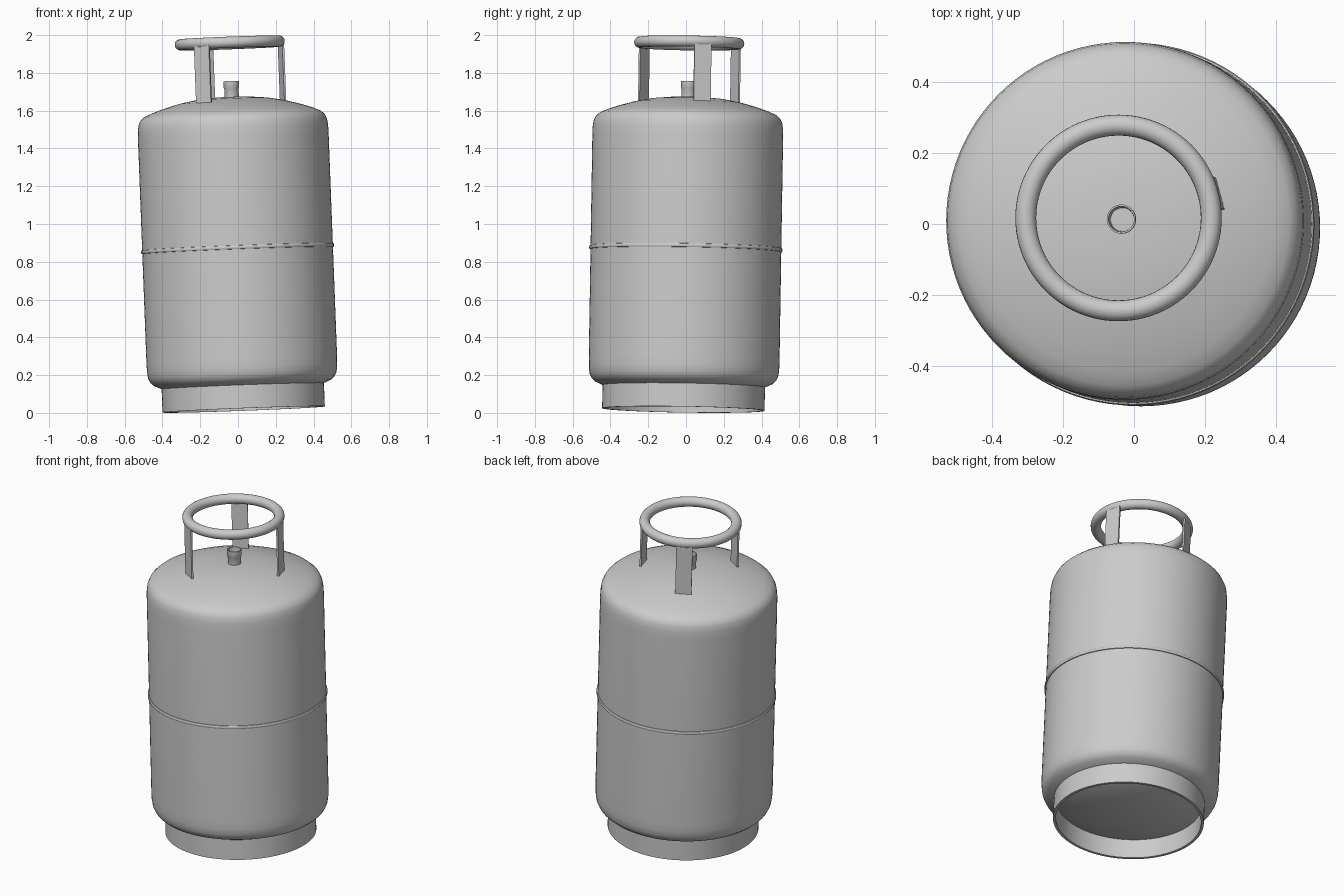
import bpy, bmesh, math
from mathutils import Matrix, Vector

if "Cube" in bpy.data.objects:
    bpy.data.objects.remove(bpy.data.objects["Cube"])

# The whole cylinder leans slightly: build upright, then tilt everything
AXIS = Vector((-0.038, 0.016, 1)).normalized()
TILT = Matrix.Translation((0.03, -0.014, 0.018)) @ \
    Vector((0, 0, 1)).rotation_difference(AXIS).to_matrix().to_4x4()


def finish(name, bm, angle=40):
    bmesh.ops.remove_doubles(bm, verts=bm.verts, dist=1e-5)
    bmesh.ops.recalc_face_normals(bm, faces=bm.faces)
    mesh = bpy.data.meshes.new(name)
    bm.to_mesh(mesh)
    bm.free()
    ob = bpy.data.objects.new(name, mesh)
    bpy.context.collection.objects.link(ob)
    ob.matrix_world = TILT
    bpy.ops.object.select_all(action='DESELECT')
    ob.select_set(True)
    bpy.context.view_layer.objects.active = ob
    bpy.ops.object.shade_smooth_by_angle(angle=math.radians(angle))
    return ob


def lathe(name, profile, steps=96, closed=False, angle=40):
    """Spin a (radius, height) profile around the z axis."""
    bm = bmesh.new()
    vs = [bm.verts.new((r, 0, h)) for r, h in profile]
    pairs = list(zip(vs, vs[1:])) + ([(vs[-1], vs[0])] if closed else [])
    edges = [bm.edges.new(p) for p in pairs]
    bmesh.ops.spin(bm, geom=vs + edges, cent=(0, 0, 0), axis=(0, 0, 1),
                   angle=2 * math.pi, steps=steps)
    return finish(name, bm, angle)


# Tank body: the lower dome mirrors the upper one
dome = [(0.505, 1.44), (0.504, 1.49), (0.499, 1.525), (0.488, 1.548),
        (0.468, 1.566), (0.43, 1.583), (0.37, 1.604), (0.28, 1.629),
        (0.19, 1.646), (0.09, 1.655), (0, 1.657)]
bottom = [(r, 1.707 - h) for r, h in reversed(dome)]
lathe("tank_body", bottom + dome)

# Weld seam around the middle
lathe("weld_seam", [(0.50, 0.841), (0.509, 0.843), (0.512, 0.848),
                    (0.512, 0.856), (0.509, 0.861), (0.50, 0.863)], closed=True)

# Foot ring, open underneath
lathe("foot_ring", [(0.43, 0), (0.43, 0.135), (0.414, 0.135), (0.414, 0)], closed=True)

# Valve outlet, a thin open tube
lathe("valve_outlet", [(0.037, 1.645), (0.038, 1.70), (0.041, 1.705), (0.041, 1.74),
                       (0.036, 1.74), (0.033, 1.65)], steps=40, closed=True)

# Handle ring
R, T = 0.262, 0.0295
lathe("handle_ring", [(R + T * math.cos(a * math.pi / 10), 1.942 + T * math.sin(a * math.pi / 10))
                      for a in range(20)], closed=True)

# Flat straps carrying the handle
for i, deg in enumerate((15, 118, 238), 1):
    bm = bmesh.new()
    bmesh.ops.create_cube(bm, size=1, matrix=Matrix.Rotation(math.radians(deg), 4, 'Z')
                          @ Matrix.Translation((0.28, 0, 1.782))
                          @ Matrix.Diagonal((0.01, 0.093, 0.32, 1)))
    finish(f"handle_strap_{i}", bm)
